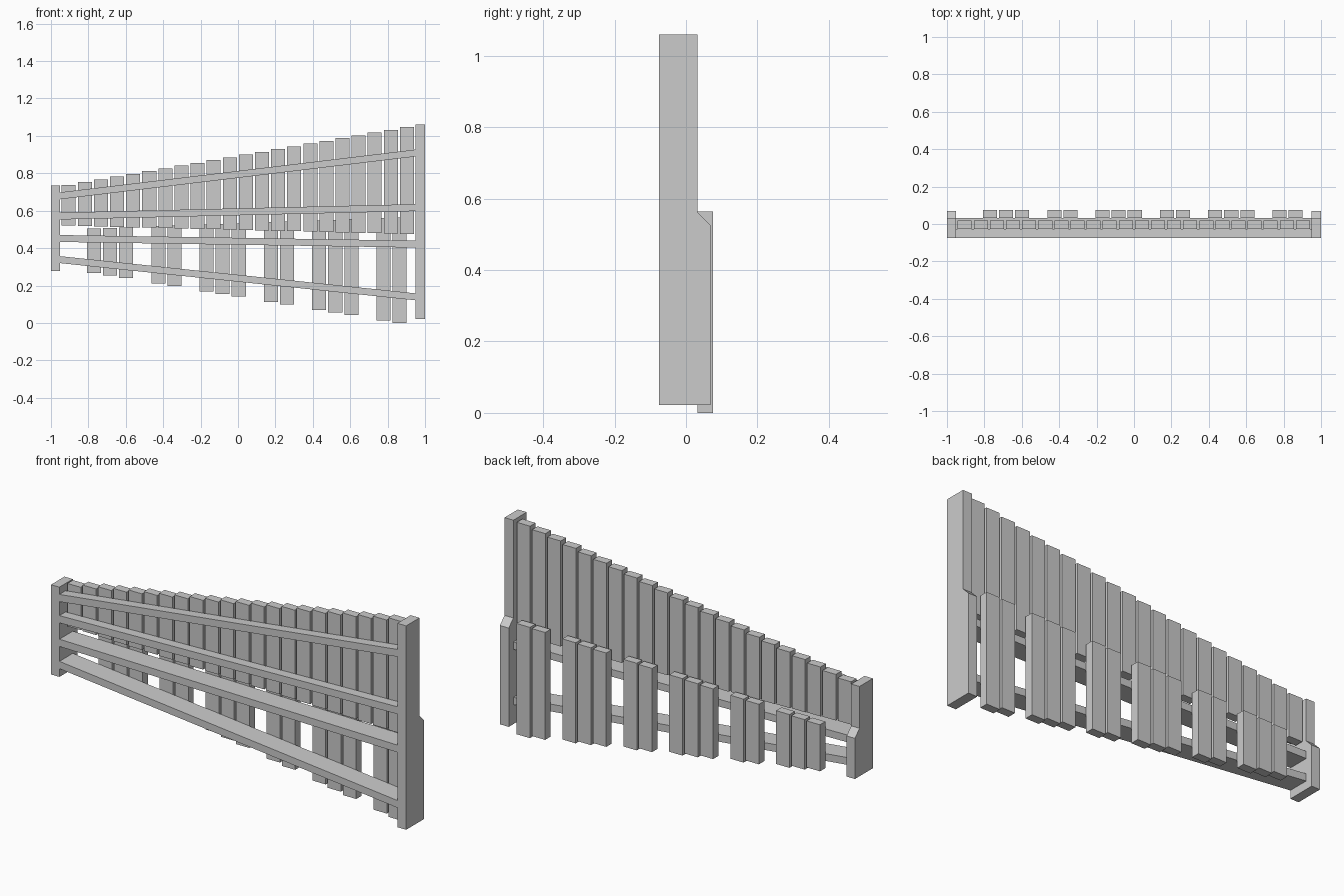
import bpy

if "Cube" in bpy.data.objects:
    bpy.data.objects.remove(bpy.data.objects["Cube"])


def prism(name, pts, axis, a, b):
    """Extrude a 2D outline along x (pts are y,z) or y (pts are x,z)."""
    n = len(pts)
    place = (lambda p, t: (t, p[0], p[1])) if axis == 'x' else (lambda p, t: (p[0], t, p[1]))
    verts = [place(p, t) for t in (a, b) for p in pts]
    faces = [list(range(n))[::-1], list(range(n, 2 * n))]
    faces += [[i, (i + 1) % n, (i + 1) % n + n, i + n] for i in range(n)]
    if axis == 'y':
        faces = [f[::-1] for f in faces]
    mesh = bpy.data.meshes.new(name)
    mesh.from_pydata(verts, [], faces)
    obj = bpy.data.objects.new(name, mesh)
    bpy.context.collection.objects.link(obj)
    return obj


def bar(name, cx, z0, z1, y0, y1, w=0.075):
    h = w / 2
    prism(name, [(cx - h, z0), (cx + h, z0), (cx + h, z1), (cx - h, z1)], 'y', y0, y1)


FRONT, BACK = -0.0755, 0.0755

# End posts with a stepped, chamfered back
for name, x0, x1, z0, z1, step in (("left_post", -1, -0.953, 0.278, 0.735, 0.522),
                                   ("right_post", 0.95, 1, 0.022, 1.06, 0.562)):
    prism(name, [(FRONT, z0), (0.069, z0), (0.069, step - 0.037), (0.032, step),
                 (0.032, z1), (FRONT, z1)], 'x', x0, x1)

# Sloping rails: top height at left and right, back depth
for name, zl, zr, yb in (("top_rail", 0.698, 0.927, -0.026),
                         ("upper_middle_rail", 0.590, 0.635, -0.026),
                         ("lower_middle_rail", 0.470, 0.440, 0.032),
                         ("bottom_rail", 0.357, 0.158, 0.032)):
    t = 0.037
    prism(name, [(-0.953, zl - t), (0.95, zr - t), (0.95, zr), (-0.953, zl)], 'y', FRONT, yb)

# Upper row of bars
for i in range(22):
    bar(f"upper_bar_{i + 1}", -0.905 + 0.0861 * i, 0.520 - 0.0021 * i,
        0.738 + 0.0147 * i, -0.026, 0.018)

# Lower row of bars, in groups of three and two
for i in (1, 2, 3, 5, 6, 8, 9, 10, 12, 13, 15, 16, 17, 19, 20):
    k = i - 1
    bar(f"lower_bar_{i}", -0.770 + 0.086 * k, 0.268 * (1 - k / 19),
        0.505 + 0.0031 * k, 0.032, BACK)
